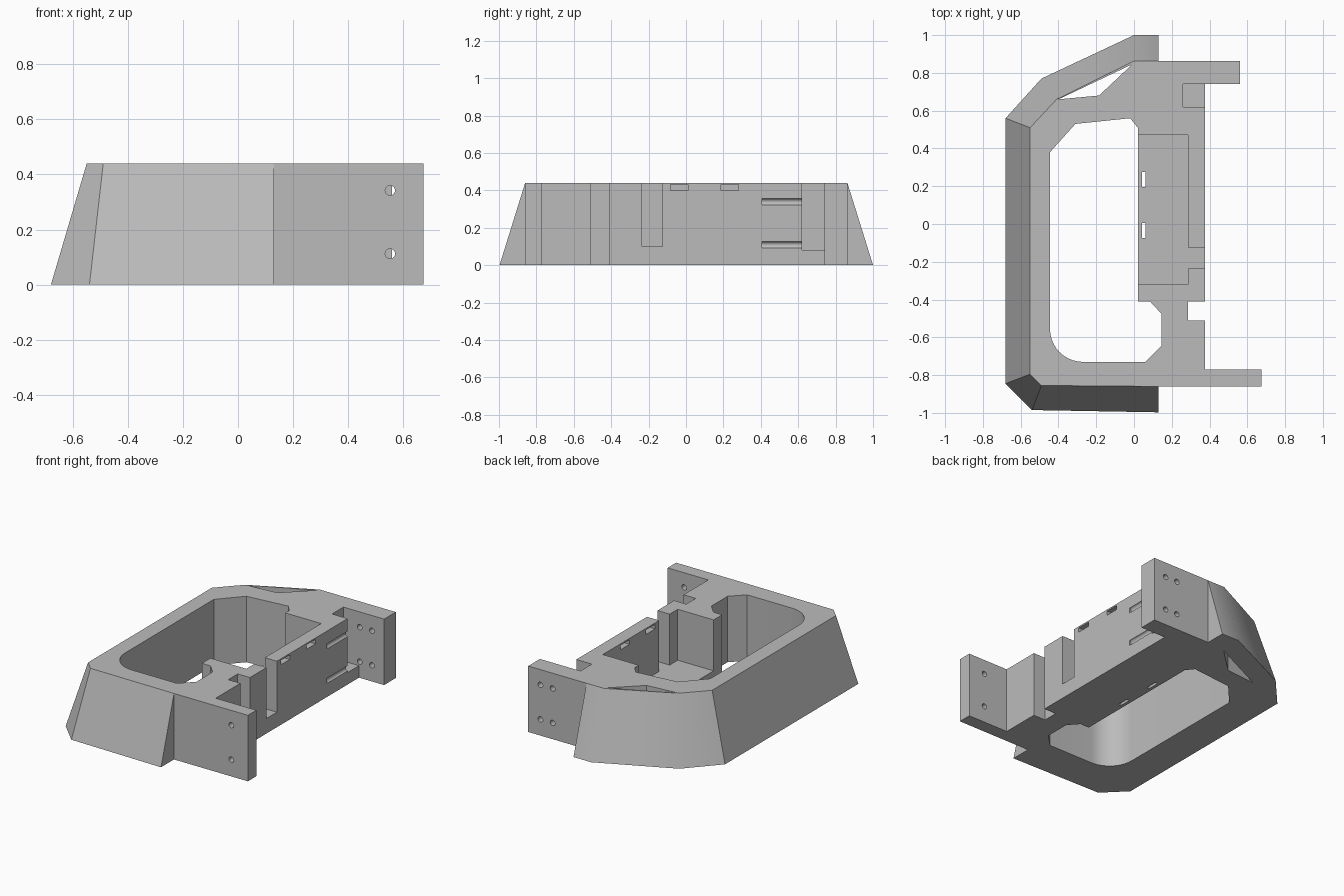
import bpy, bmesh, math
from mathutils import Matrix

cube = bpy.data.objects.get("Cube")
if cube:
    bpy.data.objects.remove(cube, do_unlink=True)

H = 0.44  # overall height

grey = bpy.data.materials.new("plain grey")
grey.use_nodes = True
grey.diffuse_color = (0.5, 0.5, 0.5, 1)
grey.node_tree.nodes["Principled BSDF"].inputs["Base Color"].default_value = (0.5, 0.5, 0.5, 1)


def make_object(name, bm):
    bmesh.ops.recalc_face_normals(bm, faces=bm.faces[:])
    mesh = bpy.data.meshes.new(name)
    bm.to_mesh(mesh)
    bm.free()
    mesh.materials.append(grey)
    obj = bpy.data.objects.new(name, mesh)
    bpy.context.collection.objects.link(obj)
    return obj


def loft(name, low, high, z0, z1):
    """Solid between two outlines; matching points that coincide are welded."""
    bm = bmesh.new()
    a = [bm.verts.new((x, y, z0)) for x, y in low]
    b = [bm.verts.new((x, y, z1)) for x, y in high]
    bm.faces.new(a[::-1])
    bm.faces.new(b)
    for i in range(len(a)):
        j = (i + 1) % len(a)
        bm.faces.new((a[i], a[j], b[j], b[i]))
    bmesh.ops.remove_doubles(bm, verts=bm.verts[:], dist=0.0005)
    return make_object(name, bm)


def cut(cutter):
    cutter.hide_render = True
    mod = frame.modifiers.new(cutter.name, 'BOOLEAN')
    mod.operation = 'DIFFERENCE'
    mod.solver = 'EXACT'
    mod.object = cutter
    bpy.context.view_layer.objects.active = frame
    bpy.ops.object.modifier_apply(modifier=mod.name)
    bpy.data.objects.remove(cutter, do_unlink=True)


def cut_prism(name, pts, z0=-0.1, z1=H + 0.1):
    cut(loft(name, pts, pts, z0, z1))


def cut_box(name, x0, x1, y0, y1, z0=-0.1, z1=H + 0.1):
    cut_prism(name, [(x0, y0), (x1, y0), (x1, y1), (x0, y1)], z0, z1)


def cut_hole(name, x, z, y0, y1, r=0.018):
    bm = bmesh.new()
    bmesh.ops.create_cone(bm, cap_ends=True, segments=20, radius1=r, radius2=r, depth=y1 - y0,
                          matrix=Matrix.Translation((x, (y0 + y1) / 2, z))
                          @ Matrix.Rotation(math.pi / 2, 4, 'X'))
    cut(make_object(name, bm))


# Main frame: straight mounting side with end tabs, sloped outer skin
straight = [(0.13, -0.86), (0.675, -0.86), (0.675, -0.77), (0.375, -0.77),
            (0.375, 0.74), (0.56, 0.74), (0.56, 0.863), (0.13, 0.863)]
skin_low = [(0.13, 1.0), (0, 1.0), (-0.49, 0.77), (-0.68, 0.56),
            (-0.68, -0.845), (-0.54, -0.985), (0.13, -0.997)]
skin_high = [(0.13, 0.863), (0, 0.863), (-0.41, 0.66), (-0.55, 0.51),
             (-0.55, -0.795), (-0.49, -0.855), (0.13, -0.86)]
frame = loft("bracket_frame", straight + skin_low, straight + skin_high, 0, H)

# Large through window with one rounded corner
arc = [(-0.27 - 0.175 * math.sin(t * math.pi / 20), -0.555 - 0.175 * math.cos(t * math.pi / 20))
       for t in range(11)]
cut_prism("window", [(-0.445, 0.38), (-0.31, 0.53), (-0.02, 0.56), (0.02, 0.51),
                     (0.02, -0.41), (0.085, -0.41), (0.145, -0.475), (0.145, -0.645),
                     (0.06, -0.73)] + arc)

# Triangular gap behind the sloped skin
cut_prism("skin_gap", [(-0.4, 0.66), (-0.185, 0.68), (-0.01, 0.845)])

# Inner pocket, slot in its wall, and notches of the mounting side
cut_box("pocket", -0.05, 0.285, -0.32, 0.47, 0.1)
cut_box("wall_slot", 0.25, 0.45, -0.235, -0.125, 0.1)
cut_box("side_notch", 0.285, 0.45, -0.51, -0.41)
cut_box("tab_notch", 0.26, 0.45, 0.62, 0.74, 0.08)

# Tie slits through the wall and the pocket floor
for y in (-0.035, 0.235):
    cut_box("wall_slit", 0.25, 0.45, y - 0.047, y + 0.047, 0.4, 0.43)
    cut_box("floor_slit", 0.042, 0.062, y - 0.04, y + 0.04, -0.1, 0.2)

# Screw holes; the inner pair runs on into the mounting face as grooves
for z in (0.108, 0.338):
    cut_hole("front_tab_hole", 0.553, z + 0.004, -1.0, -0.7)
    cut_hole("back_tab_hole", 0.47, z, 0.68, 1.0)
    cut_hole("groove_hole", 0.38, z, 0.405, 1.0)

bpy.ops.object.select_all(action='DESELECT')
frame.select_set(True)
bpy.context.view_layer.objects.active = frame
bpy.ops.object.shade_smooth_by_angle(angle=math.radians(25))
